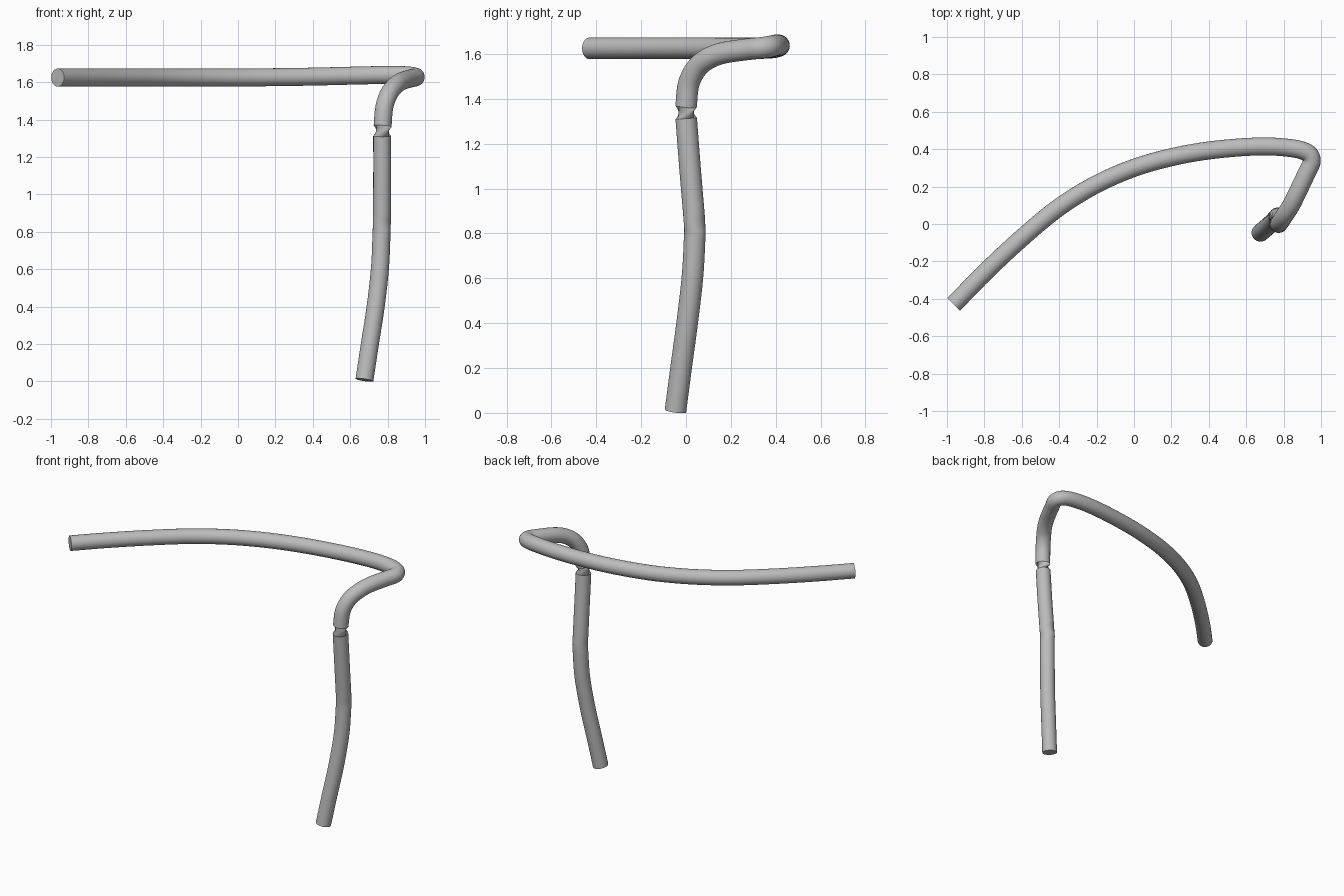
import bpy, bmesh, math
from mathutils import Vector

cube = bpy.data.objects.get("Cube")
if cube:
    bpy.data.objects.remove(cube)

RADIUS = 0.048
SIDES = 32

# Centre lines of the three pipe sections, from the foot to the far end
lower = [(.676, -.047, .008), (.705, -.022, .2), (.736, .005, .4),
         (.76, .03, .62), (.768, .04, .81)]
middle = [(.77, .037, .865), (.771, .018, 1.09), (.771, .001, 1.312)]
upper = [(.773, 0, 1.365), (.783, .013, 1.47), (.808, .05, 1.54),
         (.84, .1, 1.58), (.87, .16, 1.603), (.922, .27, 1.62),
         (.95, .335, 1.627), (.94, .37, 1.632), (.9, .393, 1.637),
         (.8, .41, 1.639), (.65, .414, 1.636), (.4, .393, 1.63),
         (.2, .357, 1.627), (0, .3, 1.625), (-.2, .213, 1.625),
         (-.4, .09, 1.625), (-.6, -.075, 1.625), (-.8, -.262, 1.625),
         (-.964, -.43, 1.625)]


def smooth_path(points, steps=6):
    """Catmull-Rom curve through the points (centripetal tangents)."""
    p = [Vector(q) for q in points]
    p = [2 * p[0] - p[1]] + p + [2 * p[-1] - p[-2]]
    out = []
    for a, b, c, d in zip(p, p[1:], p[2:], p[3:]):
        ta, tb, tc = [math.sqrt((v - u).length) for u, v in ((a, b), (b, c), (c, d))]
        m1 = tb * ((b - a) / ta - (c - a) / (ta + tb) + (c - b) / tb)
        m2 = tb * ((c - b) / tb - (d - b) / (tb + tc) + (d - c) / tc)
        for i in range(steps):
            t = i / steps
            out.append(b + m1 * t + (3 * (c - b) - 2 * m1 - m2) * t ** 2
                       + (2 * (b - c) + m1 + m2) * t ** 3)
    return out + [p[-2]]


# Sweep a circle along the sections; each joint is a twisted band of faces
bm = bmesh.new()
previous = None
side = Vector((1, 0, 0))
twist = 0
for section, turn in ((lower, 0), (middle, -25), (upper, 100)):
    path = smooth_path(section)
    twist += math.radians(turn)
    for i, centre in enumerate(path):
        tangent = (path[min(i + 1, len(path) - 1)] - path[max(i - 1, 0)]).normalized()
        side = (side - tangent * side.dot(tangent)).normalized()
        other = tangent.cross(side)
        ring = []
        for k in range(SIDES):
            a = math.tau * k / SIDES + twist
            ring.append(bm.verts.new(centre + RADIUS * (side * math.cos(a) + other * math.sin(a))))
        if previous:
            for k in range(SIDES):
                n = (k + 1) % SIDES
                bm.faces.new((previous[k], previous[n], ring[n], ring[k]))
        else:
            bm.faces.new(ring[::-1])
        previous = ring
bm.faces.new(previous)

mesh = bpy.data.meshes.new("bent_pipe")
bm.to_mesh(mesh)
bm.free()
pipe = bpy.data.objects.new("bent_pipe", mesh)
bpy.context.collection.objects.link(pipe)

# Plain grey
grey = bpy.data.materials.new("plain_grey")
grey.use_nodes = True
colour = (.5, .5, .5, 1)
grey.diffuse_color = colour
grey.node_tree.nodes["Principled BSDF"].inputs["Base Color"].default_value = colour
mesh.materials.append(grey)

bpy.ops.object.select_all(action='DESELECT')
pipe.select_set(True)
bpy.context.view_layer.objects.active = pipe
bpy.ops.object.shade_smooth_by_angle(angle=math.radians(30))
